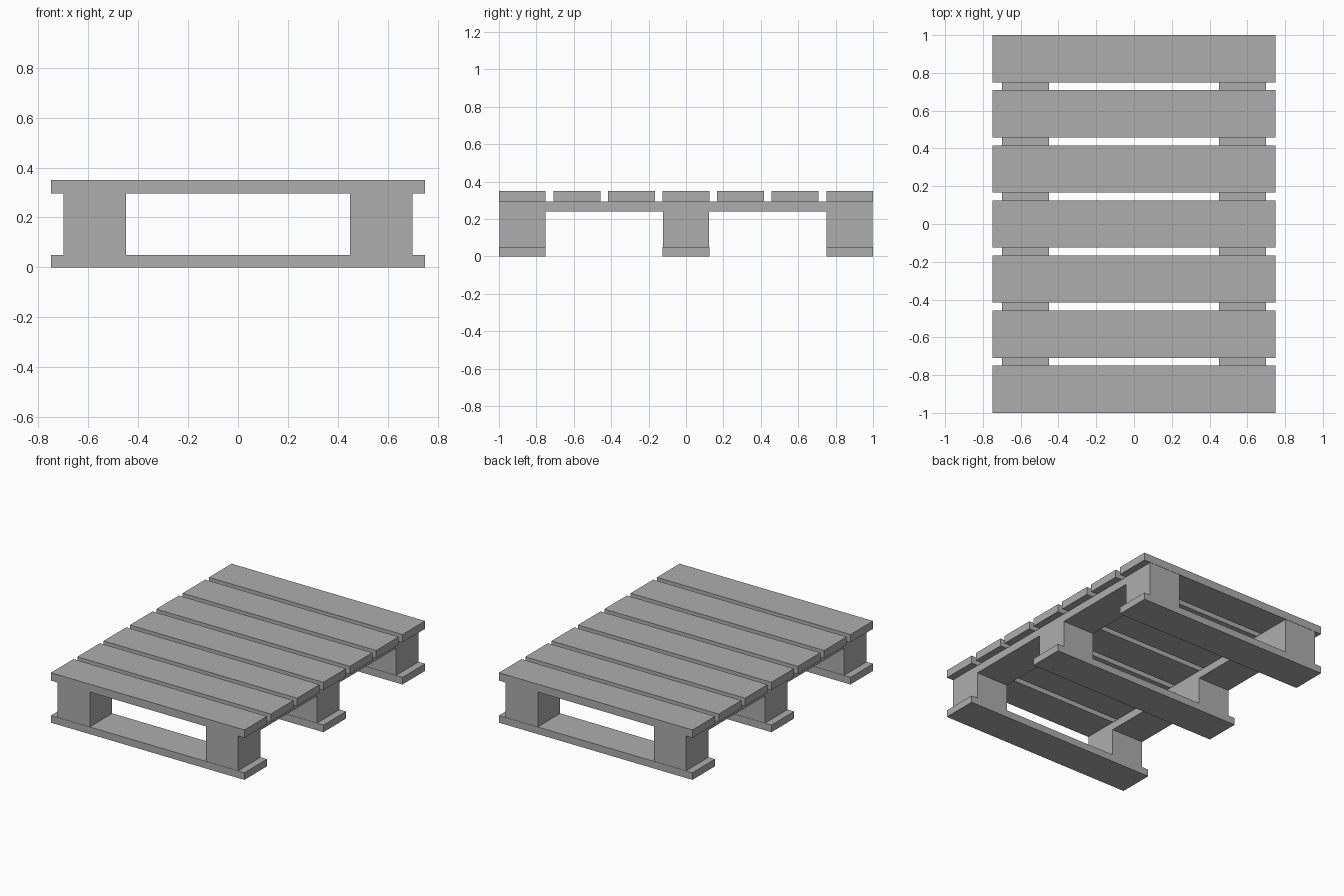
import bpy

if "Cube" in bpy.data.objects:
    bpy.data.objects.remove(bpy.data.objects["Cube"])

# Darker grey for all the boards
grey = bpy.data.materials.new("dark_grey")
grey.diffuse_color = (0.42, 0.42, 0.42, 1)
grey.use_nodes = True
grey.node_tree.nodes["Principled BSDF"].inputs["Base Color"].default_value = grey.diffuse_color


def box(name, x, y, z):
    """Axis-aligned box from (min, max) ranges."""
    bpy.ops.mesh.primitive_cube_add(
        size=1, location=[(a + b) / 2 for a, b in (x, y, z)])
    ob = bpy.context.object
    ob.name = name
    ob.scale = [b - a for a, b in (x, y, z)]
    bpy.ops.object.transform_apply(location=False, rotation=False, scale=True)
    ob.data.materials.append(grey)
    return ob


HALF_X = 0.75
BOARD = 0.25                            # board width
INSET = 0.002                           # supports sit just inside the boards
Z0, Z1, Z2, Z3, Z4 = 0, 0.05, 0.24, 0.295, 0.35


def span(c, inset=0):
    return (c - BOARD / 2 + inset, c + BOARD / 2 - inset)


# Seven deck slats across the top
for i in range(7):
    y = -0.875 + i * 1.75 / 6
    box(f"deck_slat_{i + 1}", (-HALF_X, HALF_X), span(y), (Z3, Z4))

# Two lengthwise stringers under the deck
for side, x in (("left", -0.575), ("right", 0.575)):
    box(f"stringer_{side}", span(x), (-1 + INSET, 1 - INSET), (Z2, Z3))

# Three bottom boards, each with two spacer blocks
for place, y in (("front", -0.875), ("middle", 0), ("back", 0.875)):
    box(f"bottom_board_{place}", (-HALF_X, HALF_X), span(y), (Z0, Z1))
    for side, x in (("left", -0.575), ("right", 0.575)):
        box(f"block_{place}_{side}", span(x), span(y, INSET), (Z1, Z2))
